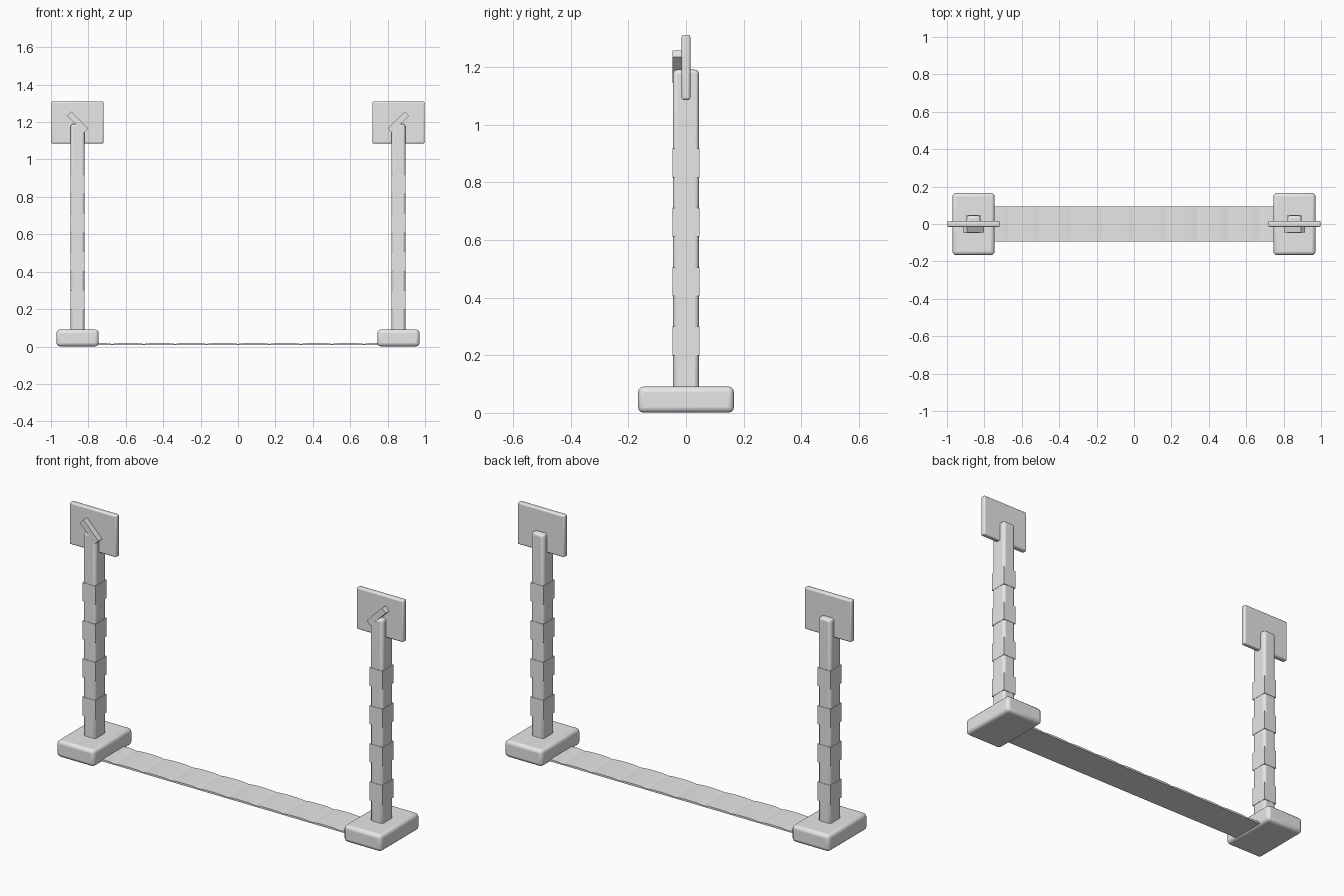
import bpy, bmesh, math
from mathutils import Matrix

cube = bpy.data.objects.get("Cube")
if cube:
    bpy.data.objects.remove(cube, do_unlink=True)

grey = bpy.data.materials.new("plain grey")
grey.use_nodes = True
grey.diffuse_color = (0.8, 0.8, 0.8, 1)
grey.node_tree.nodes["Principled BSDF"].inputs["Base Color"].default_value = (0.8, 0.8, 0.8, 1)


def add_object(name, bm):
    mesh = bpy.data.meshes.new(name)
    bmesh.ops.recalc_face_normals(bm, faces=bm.faces)
    bm.to_mesh(mesh)
    bm.free()
    mesh.materials.append(grey)
    ob = bpy.data.objects.new(name, mesh)
    bpy.context.collection.objects.link(ob)
    return ob


def box(name, centre, size, bevel=0, tilt=0):
    bm = bmesh.new()
    bmesh.ops.create_cube(bm, size=1, matrix=Matrix.Diagonal((*size, 1)))
    bm.transform(Matrix.Translation(centre) @ Matrix.Rotation(tilt, 4, "Y"))
    ob = add_object(name, bm)
    if bevel:
        mod = ob.modifiers.new("rounded edges", "BEVEL")
        mod.width = bevel
        mod.segments = 3
        bpy.ops.object.select_all(action="DESELECT")
        bpy.context.view_layer.objects.active = ob
        ob.select_set(True)
        bpy.ops.object.shade_smooth_by_angle(angle=math.radians(40))
    return ob


# Two matching barrier posts
for side, s in (("right", -1), ("left", 1)):
    x = 0.858 * s
    box(f"{side}_base", (x, 0, 0.046), (0.225, 0.332, 0.09), 0.018)
    box(f"{side}_post", (x, 0, 0.63), (0.074, 0.09, 1.12), 0.014)
    for i in range(4):
        box(f"{side}_post_band_{i + 1}", (x, 0, 0.249 + 0.206 * i), (0.077, 0.094, 0.1))
    box(f"{side}_sign", (x, 0, 1.198), (0.28, 0.03, 0.226), 0.008)
    box(f"{side}_sign_bar", (x, -0.029, 1.2), (0.129, 0.034, 0.031), tilt=-s * math.radians(45))

# Ground strip with slightly raised segments and a flat underside
bm = bmesh.new()
segments, steps, half = 10, 6, 0.84
profile = [(-half, 0.008)]
for i in range(segments * steps + 1):
    x = -half + 2 * half * i / (segments * steps)
    rise = math.sqrt(abs(math.sin(math.pi * i / steps)))
    profile.append((x, 0.014 + 0.005 * rise))
profile.append((half, 0.008))
outline = bm.faces.new([bm.verts.new((x, -0.093, z)) for x, z in profile])
swept = bmesh.ops.extrude_face_region(bm, geom=[outline])
verts = [g for g in swept["geom"] if isinstance(g, bmesh.types.BMVert)]
bmesh.ops.translate(bm, verts=verts, vec=(0, 0.186, 0))
add_object("ground_strip", bm)
